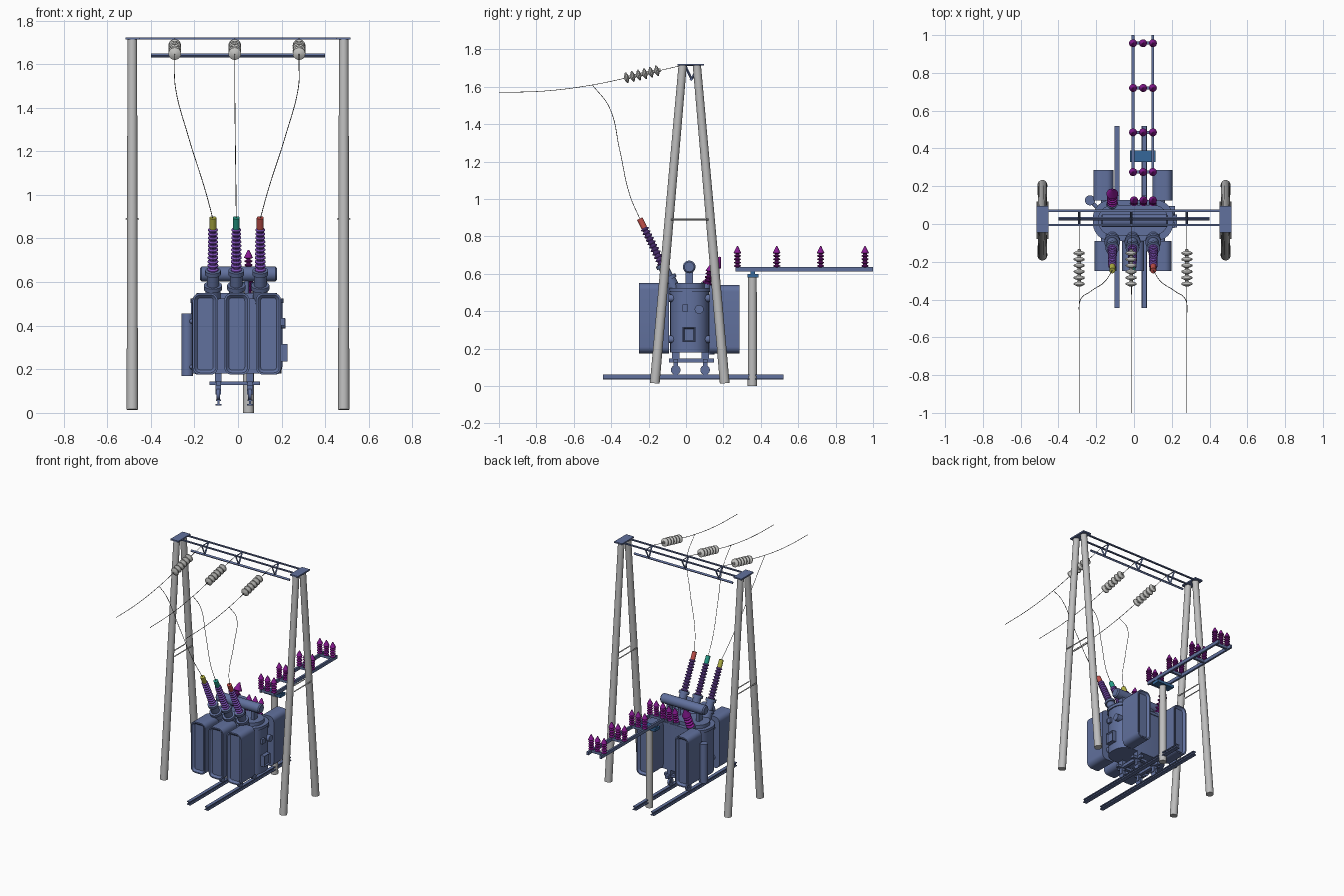
import bpy, bmesh
from mathutils import Vector

if "Cube" in bpy.data.objects:
    bpy.data.objects.remove(bpy.data.objects["Cube"])


def material(name, rgb):
    m = bpy.data.materials.new(name)
    m.use_nodes = True
    m.diffuse_color = (*rgb, 1)
    m.node_tree.nodes["Principled BSDF"].inputs["Base Color"].default_value = (*rgb, 1)
    return m


BLUE = material("steel blue", (0.12, 0.165, 0.34))
CAP_BLUE = material("bright blue", (0.035, 0.135, 0.32))
CONCRETE = material("concrete grey", (0.51, 0.51, 0.51))
GLASS = material("insulator grey", (0.58, 0.58, 0.56))
WIRE = material("dark wire", (0.09, 0.09, 0.09))
VIOLET = material("violet porcelain", (0.2, 0.075, 0.46))
MAGENTA = material("magenta porcelain", (0.24, 0.01, 0.28))
YELLOW = material("yellow cap", (0.45, 0.45, 0.06))
GREEN = material("green cap", (0.02, 0.34, 0.25))
RED = material("red cap", (0.54, 0.08, 0.07))


def finish(name, bm, mat):
    bmesh.ops.recalc_face_normals(bm, faces=bm.faces)
    me = bpy.data.meshes.new(name)
    bm.to_mesh(me)
    bm.free()
    me.materials.append(mat)
    ob = bpy.data.objects.new(name, me)
    bpy.context.collection.objects.link(ob)
    return ob


def lathe(name, profile, start, end, mat, sides=20):
    """Turn (distance, radius) pairs around the line from start to end."""
    start, axis = Vector(start), Vector(end) - Vector(start)
    turn = axis.to_track_quat("Z", "Y").to_matrix().to_4x4()
    bm = bmesh.new()
    rings = []
    for h, r in profile:
        ring = bmesh.ops.create_circle(bm, segments=sides, radius=r)["verts"]
        for v in ring:
            v.co.z = h
        rings.append(ring)
    for a, b in zip(rings, rings[1:]):
        for i in range(sides):
            j = (i + 1) % sides
            bm.faces.new((a[i], a[j], b[j], b[i]))
    bm.faces.new(rings[0])
    bm.faces.new(rings[-1])
    bm.transform(turn)
    bmesh.ops.translate(bm, vec=start, verts=bm.verts)
    return finish(name, bm, mat)


def rod(name, a, b, r, mat, r2=None, sides=16):
    length = (Vector(b) - Vector(a)).length
    return lathe(name, [(0, r), (length, r if r2 is None else r2)], a, b, mat, sides)


def sheds(length, count, core, rim, taper=1.0):
    """Profile of a ribbed insulator."""
    step, out = length / count, []
    for i in range(count):
        k = 1 + (taper - 1) * i / count
        out += [(i * step, core * k), ((i + 0.3) * step, rim * k),
                ((i + 0.5) * step, rim * k), ((i + 0.75) * step, core * k)]
    return out + [(length, core * taper)]


def box(name, lo, hi, mat, axis=None, round_r=0.0, panel=None, rim=0.014, depth=0.008):
    """Box between two corners; rounds edges along one axis, sinks one side."""
    lo, hi = Vector(lo), Vector(hi)
    bm = bmesh.new()
    bmesh.ops.create_cube(bm, size=1)
    for v in bm.verts:
        v.co = [(l + h) / 2 + c * (h - l) for l, h, c in zip(lo, hi, v.co)]
    if axis is not None:
        edges = [e for e in bm.edges
                 if abs((e.verts[0].co - e.verts[1].co).normalized()[axis]) > 0.9]
        bmesh.ops.bevel(bm, geom=edges, offset=round_r, segments=6, profile=0.5, affect="EDGES")
    bm.normal_update()
    if panel:
        faces = [f for f in bm.faces if f.normal.dot(Vector(panel)) > 0.99]
        bmesh.ops.inset_region(bm, faces=faces, thickness=rim * 0.4)
        bmesh.ops.inset_region(bm, faces=faces, thickness=rim * 0.6, depth=-depth)
    return finish(name, bm, mat)


def beam(name, a, b, w, mat=BLUE):
    return rod(name, a, b, w * 0.7, mat, sides=4)


def wire(name, points):
    cu = bpy.data.curves.new(name, "CURVE")
    cu.dimensions = "3D"
    cu.bevel_depth = 0.0017
    cu.bevel_resolution = 1
    sp = cu.splines.new("BEZIER")
    sp.bezier_points.add(len(points) - 1)
    for bp, p in zip(sp.bezier_points, points):
        bp.co = p
        bp.handle_left_type = bp.handle_right_type = "AUTO"
    cu.materials.append(WIRE)
    ob = bpy.data.objects.new(name, cu)
    bpy.context.collection.objects.link(ob)


# Portal: leaning poles, ties, head plates
MID = 0.02
for side, s in (("right", -1), ("left", 1)):
    x = s * 0.485
    for end, t in (("front", -1), ("back", 1)):
        rod(f"{side}_{end}_pole", (x, MID + t * 0.187, 0.015), (x, MID + t * 0.038, 1.715),
            0.026, CONCRETE, 0.022, 20)
    for dx in (-0.027, 0.027):
        beam(f"{side}_pole_tie", (x + dx, MID - 0.1, 0.89), (x + dx, MID + 0.1, 0.89), 0.007, CONCRETE)
    box(f"{side}_head_plate", (x - 0.032, -0.045, 1.713), (x + 0.032, 0.095, 1.723), BLUE)

# Portal crossbeams and hanger brackets
for y in (-0.005, 0.07):
    box("top_crossbeam", (-0.5, y - 0.006, 1.714), (0.5, y + 0.006, 1.722), BLUE)
beam("lower_crossbeam", (-0.4, 0.028, 1.64), (0.4, 0.028, 1.64), 0.013)
PHASES = ((-0.29, -0.115, YELLOW, "right"), (-0.015, -0.008, GREEN, "middle"),
          (0.28, 0.102, RED, "left"))
for x, bx, cap, label in PHASES:
    for y in (-0.005, 0.07):
        beam("hanger_bracket", (x, y, 1.715), (x, 0.03, 1.64), 0.009)
    beam("hanger_tie", (x, -0.005, 1.715), (x, 0.07, 1.715), 0.006)

    # Strain insulators and overhead wires
    lathe(f"{label}_strain_insulator", sheds(0.2, 6, 0.009, 0.029),
          (x, -0.33, 1.645), (x, -0.135, 1.69), GLASS)
    wire(f"{label}_line_wire", [(x, -1, 1.57), (x, -0.75, 1.578), (x, -0.5, 1.61),
                                (x, -0.33, 1.645), (x, -0.005, 1.718)])
    drop = lambda t: x + t * (bx - x)
    wire(f"{label}_drop_wire", [(x, -0.5, 1.61), (drop(0.02), -0.41, 1.49),
                                (drop(0.36), -0.355, 1.265), (drop(0.8), -0.3, 1.02),
                                (bx, -0.245, 0.89)])

    # High voltage bushings
    base, tip = Vector((bx, -0.055, 0.5)), Vector((bx, -0.247, 0.895))
    along = lambda t: base.lerp(tip, t)
    lathe(f"{label}_turret", [(0, 0.034), (0.075, 0.034), (0.075, 0.042), (0.095, 0.042),
                              (0.095, 0.028), (0.15, 0.028), (0.15, 0.036), (0.17, 0.036)],
          base, tip, BLUE)
    lathe(f"{label}_high_bushing", sheds(0.222, 11, 0.016, 0.025, 0.88), along(0.38), tip, VIOLET)
    rod(f"{label}_bushing_cap", along(0.875), tip, 0.016, cap)

# Tank with rounded ends and stepped cover
box("tank", (-0.21, -0.085, 0.18), (0.2, 0.122, 0.52), BLUE, 2, 0.09)
box("tank_rim", (-0.218, -0.09, 0.505), (0.208, 0.128, 0.525), BLUE, 2, 0.095)
box("tank_cover", (-0.19, -0.06, 0.52), (0.18, 0.1, 0.55), BLUE, 2, 0.075)

# Radiators with sunken pressed faces
for x in (-0.15, -0.005, 0.14):
    box("front_radiator", (x - 0.058, -0.25, 0.175), (x + 0.058, -0.09, 0.55), BLUE, 1, 0.035,
        (0, -1, 0), 0.022, 0.014)
for x in (-0.162, 0.15):
    box("back_radiator", (x - 0.053, 0.125, 0.175), (x + 0.053, 0.285, 0.54), BLUE, 1, 0.035,
        (0, 1, 0), 0.022, 0.014)
for x in (-0.155, 0.145):
    for z in (0.25, 0.47):
        rod("radiator_pipe", (x, -0.12, z), (x, 0.15, z), 0.02, BLUE)

# Conservator with supports
lathe("conservator", [(0, 0.026), (0.008, 0.034), (0.347, 0.034), (0.355, 0.026)],
      (-0.175, 0.017, 0.637), (0.18, 0.017, 0.637), BLUE, 24)
for x in (-0.12, 0.12):
    box("conservator_support", (x - 0.012, -0.003, 0.54), (x + 0.012, 0.037, 0.615), BLUE)
rod("conservator_pipe", (0.04, 0.017, 0.54), (0.04, 0.017, 0.62), 0.01, BLUE)

# Tank fittings
rod("filter_cylinder", (-0.233, 0.125, 0.17), (-0.233, 0.125, 0.455), 0.027, BLUE)
for z in (0.21, 0.42):
    rod("filter_pipe", (-0.233, 0.125, z), (-0.17, 0.06, z), 0.01, BLUE)
box("control_cabinet", (0.19, -0.018, 0.235), (0.228, 0.05, 0.315), BLUE, panel=(1, 0, 0))
box("gauge_box", (0.19, -0.02, 0.4), (0.215, 0.01, 0.435), BLUE)
rod("round_gauge", (0.17, 0.07, 0.41), (0.218, 0.07, 0.41), 0.024, BLUE)

# Undercarriage and rails
for y in (-0.055, 0.102):
    box("axle_beam", (-0.13, y - 0.012, 0.127), (0.1, y + 0.012, 0.145), BLUE)
for x in (-0.09, 0.055):
    box("carriage_beam", (x - 0.012, -0.09, 0.125), (x + 0.012, 0.15, 0.147), BLUE)
    for y in (-0.055, 0.102):
        box("carriage_leg", (x - 0.015, y - 0.02, 0.14), (x + 0.015, y + 0.02, 0.19), BLUE)
        rod("wheel", (x - 0.008, y, 0.086), (x + 0.008, y, 0.086), 0.026, BLUE)
        box("wheel_fork", (x - 0.013, y - 0.012, 0.085), (x + 0.013, y + 0.012, 0.13), BLUE)
    for lo, hi, w in ((0.035, 0.041, 0.014), (0.04, 0.056, 0.004), (0.055, 0.062, 0.012)):
        box("rail", (x - w, -0.445, lo), (x + w, 0.52, hi), BLUE)


def post_insulator(name, foot, top, size):
    """Ribbed insulator with a pointed hat, scaled by size."""
    profile = sheds(0.072, 4, 0.01, 0.019) + [(0.076, 0.021), (0.113, 0.003)]
    return lathe(name, [(h * size, r * size) for h, r in profile], foot, top, MAGENTA)


# Low voltage and neutral bushings
for x in (0, 0.05, 0.1):
    rod("low_bushing_foot", (x, 0.1, 0.49), (x, 0.112, 0.545), 0.02, BLUE)
    post_insulator("low_bushing", (x, 0.112, 0.54), (x, 0.13, 0.64), 1)
rod("neutral_bushing_foot", (-0.115, 0.085, 0.49), (-0.115, 0.11, 0.545), 0.03, BLUE)
post_insulator("neutral_bushing", (-0.115, 0.11, 0.54), (-0.115, 0.183, 0.69), 1.48)

# Outgoing bus bridge with post insulators
for x in (-0.005, 0.1):
    box("bridge_rail", (x - 0.007, 0.265, 0.612), (x + 0.007, 1.0, 0.636), BLUE)
for y in (0.275, 0.485, 0.72, 0.957):
    box("bridge_crossbar", (-0.012, y - 0.008, 0.618), (0.107, y + 0.008, 0.638), BLUE)
    for x in (-0.005, 0.048, 0.1):
        post_insulator("post_insulator", (x, y, 0.635), (x, y, 0.75), 1)
rod("bridge_post", (0.048, 0.355, 0), (0.048, 0.355, 0.582), 0.025, CONCRETE, 0.023, 20)
box("post_cap", (-0.02, 0.328, 0.58), (0.115, 0.388, 0.6), CAP_BLUE)
for x in (-0.005, 0.1):
    box("post_saddle", (x - 0.007, 0.345, 0.599), (x + 0.007, 0.368, 0.613), CAP_BLUE)

# Smooth the round parts and keep edges sharp
bpy.ops.object.select_all(action="DESELECT")
for ob in bpy.context.scene.objects:
    if ob.type == "MESH":
        ob.select_set(True)
        bpy.context.view_layer.objects.active = ob
bpy.ops.object.shade_smooth_by_angle(angle=0.6)
